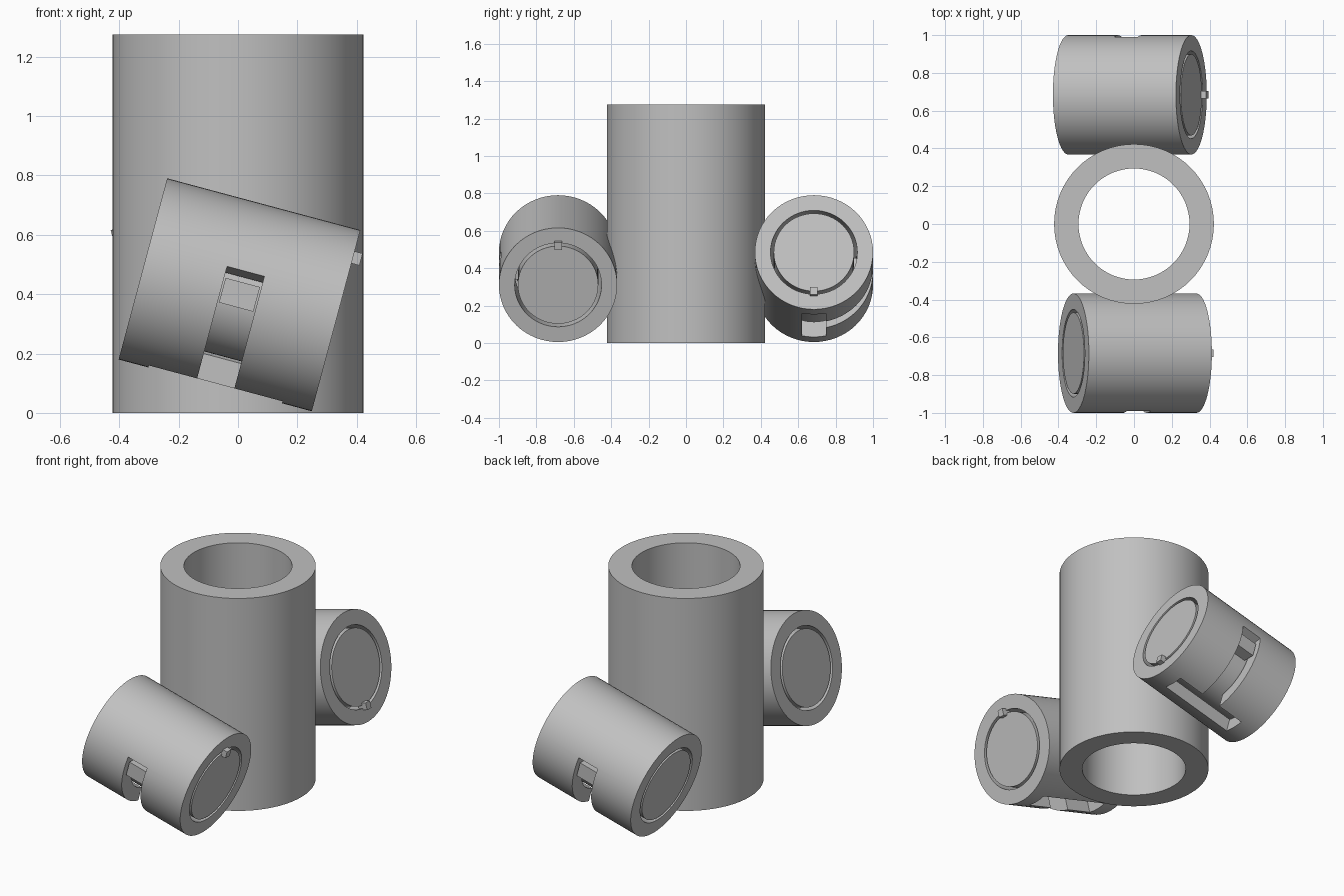
import bpy, bmesh, math
from math import sin, cos, pi
from mathutils import Matrix, Vector

old = bpy.data.objects.get("Cube")
if old:
    bpy.data.objects.remove(old, do_unlink=True)

grey = bpy.data.materials.new("plain grey")
grey.use_nodes = True
grey.diffuse_color = (0.53, 0.53, 0.53, 1)
grey.node_tree.nodes["Principled BSDF"].inputs["Base Color"].default_value = grey.diffuse_color

SEGS = 64
TILT = math.radians(15)
R, BORE, PLUG, HALF = 0.316, 0.232, 0.215, 0.337   # barrel sizes
SLOT = 0.065                                        # half width of the slots


def finish(name, bm):
    bmesh.ops.recalc_face_normals(bm, faces=bm.faces)
    mesh = bpy.data.meshes.new(name)
    bm.to_mesh(mesh)
    bm.free()
    mesh.materials.append(grey)
    ob = bpy.data.objects.new(name, mesh)
    bpy.context.collection.objects.link(ob)
    return ob


def activate(ob):
    bpy.ops.object.select_all(action='DESELECT')
    ob.select_set(True)
    bpy.context.view_layer.objects.active = ob


def lathe(name, profile, axis):
    """Spin a closed (radius, height) profile around an axis."""
    bm = bmesh.new()
    pts = [Vector((r, 0, h)) if axis == 'Z' else Vector((h, 0, r)) for r, h in profile]
    verts = [bm.verts.new(p) for p in pts]
    edges = [bm.edges.new((v, verts[(i + 1) % len(verts)])) for i, v in enumerate(verts)]
    bmesh.ops.spin(bm, geom=verts + edges, cent=(0, 0, 0), steps=SEGS, angle=2 * pi,
                   axis=(0, 0, 1) if axis == 'Z' else (1, 0, 0))
    bmesh.ops.remove_doubles(bm, verts=bm.verts, dist=1e-5)
    return finish(name, bm)


def ring(name, outer, inner, low, high, axis):
    return lathe(name, [(outer, low), (outer, high), (inner, high), (inner, low)], axis)


def box(name, low, high):
    bm = bmesh.new()
    low, high = Vector(low), Vector(high)
    bmesh.ops.create_cube(bm, size=1, matrix=Matrix.Translation((low + high) / 2)
                          @ Matrix.Diagonal((*(high - low), 1)))
    return finish(name, bm)


def sector(name, start, end, inner, outer, half):
    """Curved block around the x axis; angle 0 points to -y, positive is up."""
    bm = bmesh.new()
    angles = [start + (end - start) * i / 24 for i in range(25)]
    loop = [(outer, a) for a in angles] + [(inner, a) for a in reversed(angles)]
    face = bm.faces.new([bm.verts.new((-half, -r * cos(a), r * sin(a))) for r, a in loop])
    new = bmesh.ops.extrude_face_region(bm, geom=[face])["geom"]
    bmesh.ops.translate(bm, vec=(2 * half, 0, 0),
                        verts=[v for v in new if isinstance(v, bmesh.types.BMVert)])
    return finish(name, bm)


def cut(ob, cutter):
    cutter.hide_render = True
    mod = ob.modifiers.new("cut", 'BOOLEAN')
    mod.operation = 'DIFFERENCE'
    mod.solver = 'EXACT'
    mod.object = cutter
    activate(ob)
    bpy.ops.object.modifier_apply(modifier=mod.name)
    bpy.data.objects.remove(cutter, do_unlink=True)


def smooth(ob):
    activate(ob)
    bpy.ops.object.shade_smooth_by_angle(angle=math.radians(30))


def barrel(side, x, turn, pin_sign):
    # Slotted sleeve: lengthwise slot underneath, joined to one around the outer side
    sleeve = ring(side + "_sleeve", R, BORE, -HALF, HALF, 'X')
    cut(sleeve, box("cutter", (-0.233, -SLOT, -0.4), (0.233, SLOT, -0.15)))
    cut(sleeve, sector("cutter", -pi / 2, math.radians(15), 0.222, 0.36, SLOT))
    # Loose core with a peg in the slot
    core = lathe(side + "_core", [(0, -HALF), (PLUG, -HALF), (PLUG, HALF), (0, HALF)], 'X')
    peg = box(side + "_peg", (-0.06, -0.285, -0.043), (0.06, -0.2, 0.043))
    # Small pin bridging the gap at one end
    a, b = sorted((pin_sign * 0.31, pin_sign * 0.365))
    c, d = sorted((pin_sign * 0.2, pin_sign * 0.242))
    pin = box(side + "_end_pin", (a, -0.02, c), (b, 0.02, d))
    place = (Matrix.Translation((x, -0.684 * cos(turn), 0.398))
             @ Matrix.Rotation(turn, 4, 'Z') @ Matrix.Rotation(TILT, 4, 'Y'))
    for ob in (sleeve, core, peg, pin):
        ob.matrix_world = place
    smooth(sleeve)
    smooth(core)


# Upright tube
smooth(ring("upright_tube", 0.423, 0.294, 0, 1.275, 'Z'))
# Tilted barrels in front and behind
barrel("front", 0.005, 0, 1)
barrel("back", -0.022, pi, -1)
